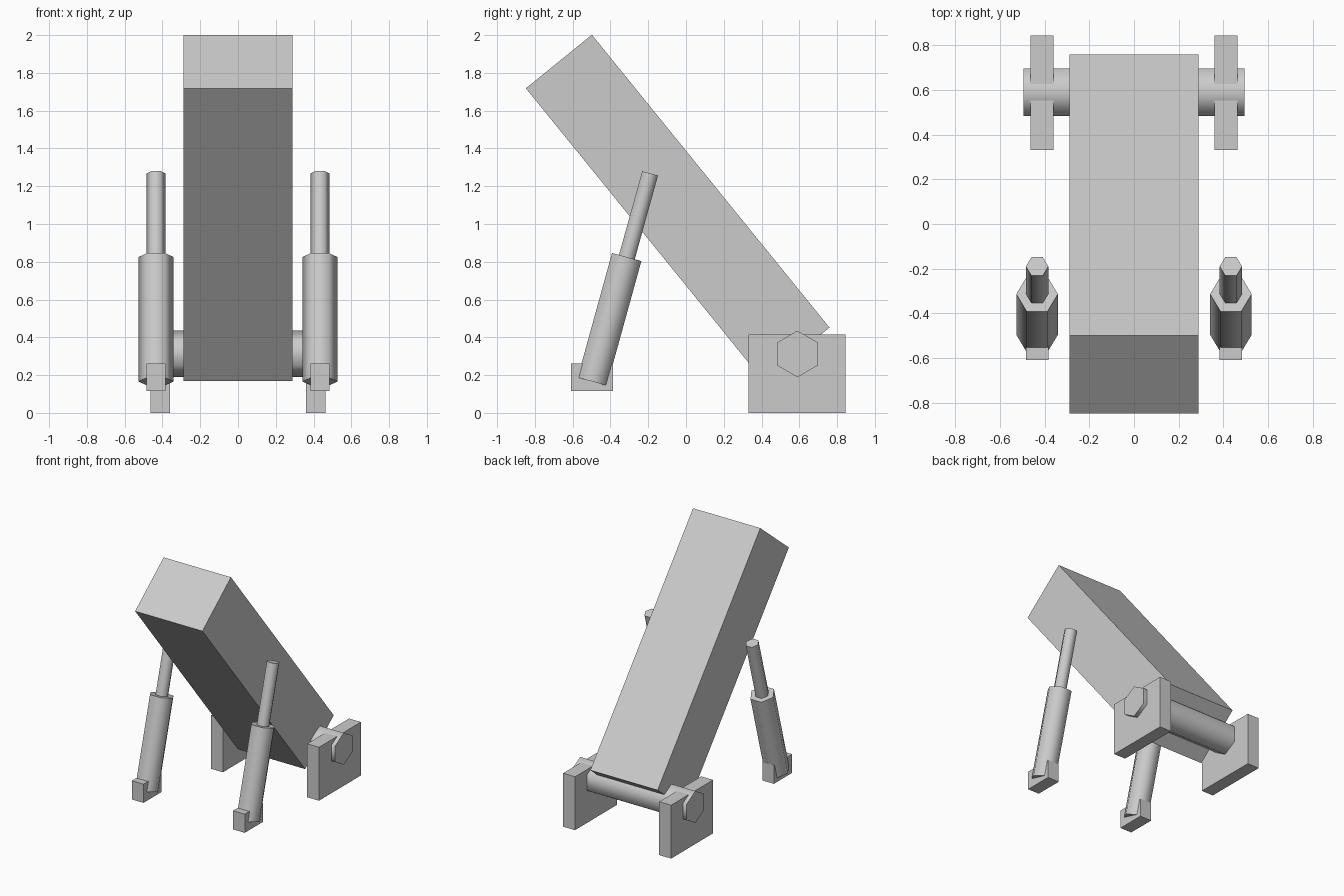
import bpy
import math
from mathutils import Vector

cube = bpy.data.objects.get("Cube")
if cube:
    bpy.data.objects.remove(cube, do_unlink=True)

# Single grey finish
grey = bpy.data.materials.new("plain grey")
grey.use_nodes = True
colour = (0.6, 0.6, 0.6, 1)
grey.diffuse_color = colour
grey.node_tree.nodes["Principled BSDF"].inputs["Base Color"].default_value = colour


def finish(name):
    obj = bpy.context.object
    obj.name = name
    obj.data.materials.append(grey)
    return obj


def block(name, centre, size, tilt=0):
    bpy.ops.mesh.primitive_cube_add(size=1, location=centre, rotation=(tilt, 0, 0))
    obj = finish(name)
    obj.scale = size
    return obj


def hex_rod(name, start, end, radius, spin=0):
    """Six-sided smooth rod with flat ends, running from start to end."""
    start, end = Vector(start), Vector(end)
    axis = end - start
    bpy.ops.mesh.primitive_cylinder_add(vertices=6, radius=radius, depth=axis.length)
    obj = finish(name)
    # Put a corner on local x (or as spun) before aiming the rod
    for v in obj.data.vertices:
        angle = math.atan2(v.co.y, v.co.x) + spin
        v.co.x, v.co.y = radius * math.cos(angle), radius * math.sin(angle)
    obj.location = (start + end) / 2
    if abs(axis.x) > 0:
        obj.rotation_euler = (0, math.pi / 2, 0)
    else:
        obj.rotation_euler = (math.atan2(-axis.y, axis.z), 0, 0)
    bpy.ops.object.shade_smooth_by_angle(angle=math.radians(75))
    return obj


# Tilted main beam
low, high = Vector((0, 0.585, 0.31)), Vector((0, -0.673, 1.86))
run = high - low
block("main_beam", (low + high) / 2, (0.577, 0.45, run.length),
      math.atan2(-run.y, run.z))

# Pivot axle through the lower end of the beam
hex_rod("pivot_axle", (-0.494, 0.59, 0.312), (0.494, 0.59, 0.312), 0.123, math.pi / 6)

for side, s in (("left", 1), ("right", -1)):
    # Bearing plate carrying the axle
    block(side + "_axle_bracket", (s * 0.412, 0.587, 0.207), (0.102, 0.513, 0.414))
    # Hydraulic support: foot, barrel and rod
    x = s * 0.434
    block(side + "_piston_foot", (x, -0.497, 0.188), (0.1, 0.223, 0.145))
    hex_rod(side + "_piston_barrel", (x, -0.496, 0.166), (x, -0.314, 0.825), 0.093, math.pi / 6)
    hex_rod(side + "_piston_rod", (x, -0.342, 0.72), (x, -0.19, 1.268), 0.05, math.pi / 6)
